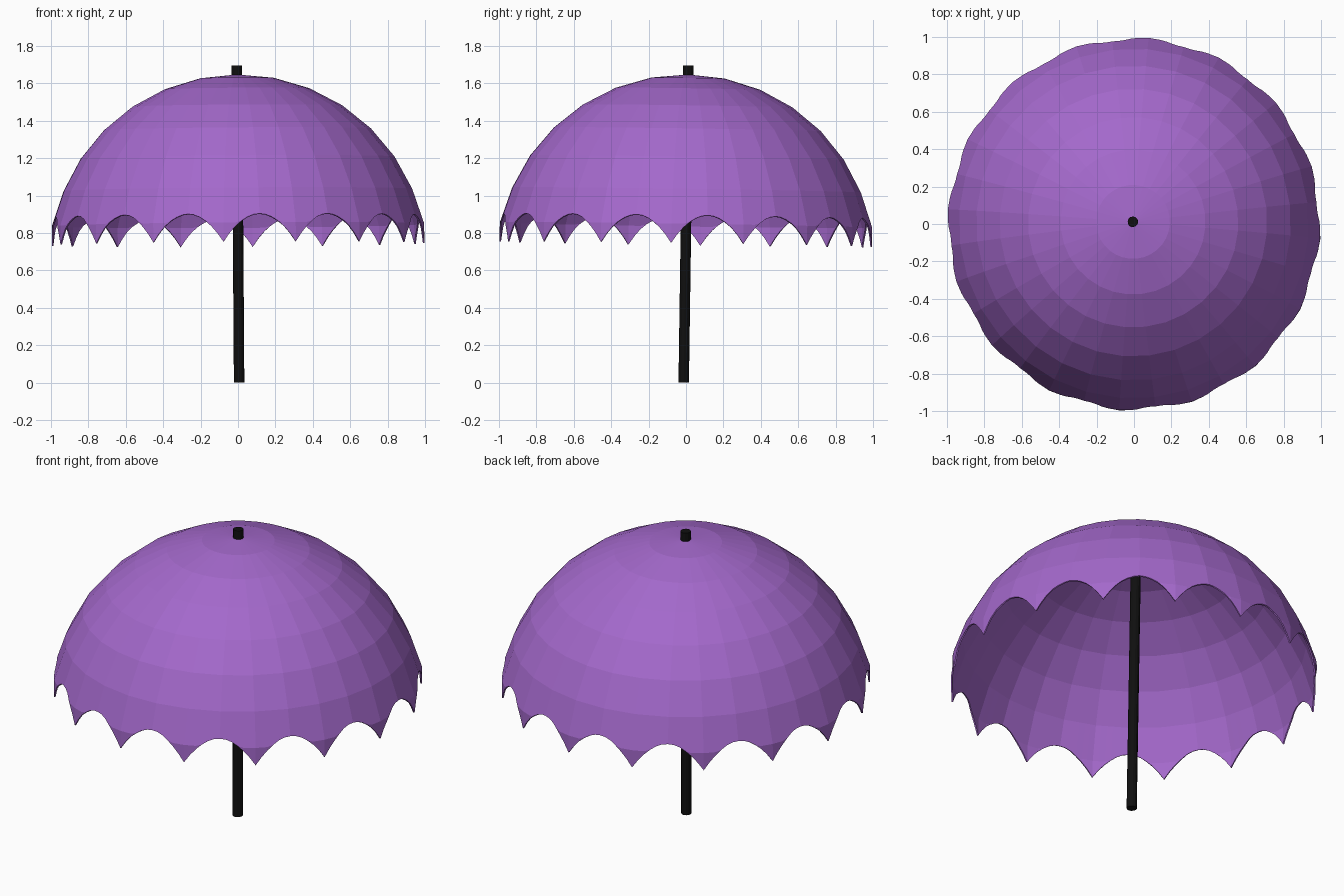
import bpy, bmesh, math
from mathutils import Matrix

if "Cube" in bpy.data.objects:
    bpy.data.objects.remove(bpy.data.objects["Cube"])

def material(name, rgb):
    m = bpy.data.materials.new(name)
    m.diffuse_color = (*rgb, 1)
    m.use_nodes = True
    m.node_tree.nodes["Principled BSDF"].inputs["Base Color"].default_value = m.diffuse_color
    return m

purple = material("purple cloth", (0.37, 0.14, 0.60))
black = material("black rod", (0.005, 0.005, 0.005))

# whole umbrella leans very slightly around the rim centre
LEAN = (Matrix.Translation((0, 0, 0.85)) @ Matrix.Rotation(-0.0145, 4, 'X')
        @ Matrix.Rotation(-0.007, 4, 'Y') @ Matrix.Translation((0, 0, -0.85)))

def make_object(name, bm, mat):
    bmesh.ops.transform(bm, matrix=LEAN, verts=bm.verts)
    me = bpy.data.meshes.new(name)
    bm.to_mesh(me)
    bm.free()
    me.materials.append(mat)
    ob = bpy.data.objects.new(name, me)
    bpy.context.collection.objects.link(ob)
    return ob

SIDES, SUB, STEP = 32, 6, math.radians(11.25)
START = math.radians(-94.5)          # azimuth of one scallop tip
R, TOP, HEIGHT = 1.012, 1.648, 1.0
ring = [(R * math.sin(i * STEP), TOP - HEIGHT * (1 - math.cos(i * STEP))) for i in range(8)]

def spot(col, r, z):
    """Point on the flat-sided 32-gon, col counted in sub-columns."""
    side, f = divmod(col, SUB)
    f /= SUB
    a, b = START + side * STEP, START + (side + 1) * STEP
    return (r * ((1 - f) * math.cos(a) + f * math.cos(b)),
            r * ((1 - f) * math.sin(a) + f * math.sin(b)), z)

# canopy dome: rings 1 to 6
bm = bmesh.new()
apex = bm.verts.new((0, 0, TOP))
rows = [[bm.verts.new(spot(s * SUB, *ring[i])) for s in range(SIDES)] for i in range(1, 7)]
for s in range(SIDES):
    n = (s + 1) % SIDES
    bm.faces.new((apex, rows[0][s], rows[0][n]))
    for up, lo in zip(rows, rows[1:]):
        bm.faces.new((up[s], lo[s], lo[n], up[n]))

# scalloped rim: 16 arches, each two sides wide
r6, z6 = ring[6]
z7 = ring[7][1]
r7 = ring[7][0] + 0.006
COLS = SIDES * SUB
mid, edge = [], []
for c in range(COLS):
    t = (c % (2 * SUB)) / SUB - 1
    z = 0.74 + 0.15 * (1 - t * t)
    zm = max(z, z7)
    rm = r6 + (r7 - r6) * (z6 - zm) / (z6 - z7)
    mid.append(bm.verts.new(spot(c, rm, zm)))
    edge.append(mid[-1] if z >= z7 else bm.verts.new(spot(c, r7, z)))
for s in range(SIDES):
    cols = [(s * SUB + k) % COLS for k in range(SUB + 1)]
    up = [rows[-1][s]] + [bm.verts.new(spot(c, r6, z6)) for c in cols[1:-1]] + [rows[-1][(s + 1) % SIDES]]
    for k in range(SUB):
        a, b = cols[k], cols[k + 1]
        bm.faces.new((up[k], mid[a], mid[b], up[k + 1]))
        loop = list(dict.fromkeys((mid[a], edge[a], edge[b], mid[b])))
        if len(loop) > 2:
            bm.faces.new(loop)
bmesh.ops.recalc_face_normals(bm, faces=bm.faces)
canopy = make_object("canopy", bm, purple)
sol = canopy.modifiers.new("cloth thickness", 'SOLIDIFY')
sol.thickness = 0.008
sol.offset = -1

# straight rod through the canopy
bm = bmesh.new()
bmesh.ops.create_cone(bm, cap_ends=True, segments=12, radius1=0.028, radius2=0.028,
                      depth=1.695, matrix=Matrix.Translation((0, 0, 0.8485)))
make_object("rod", bm, black)
